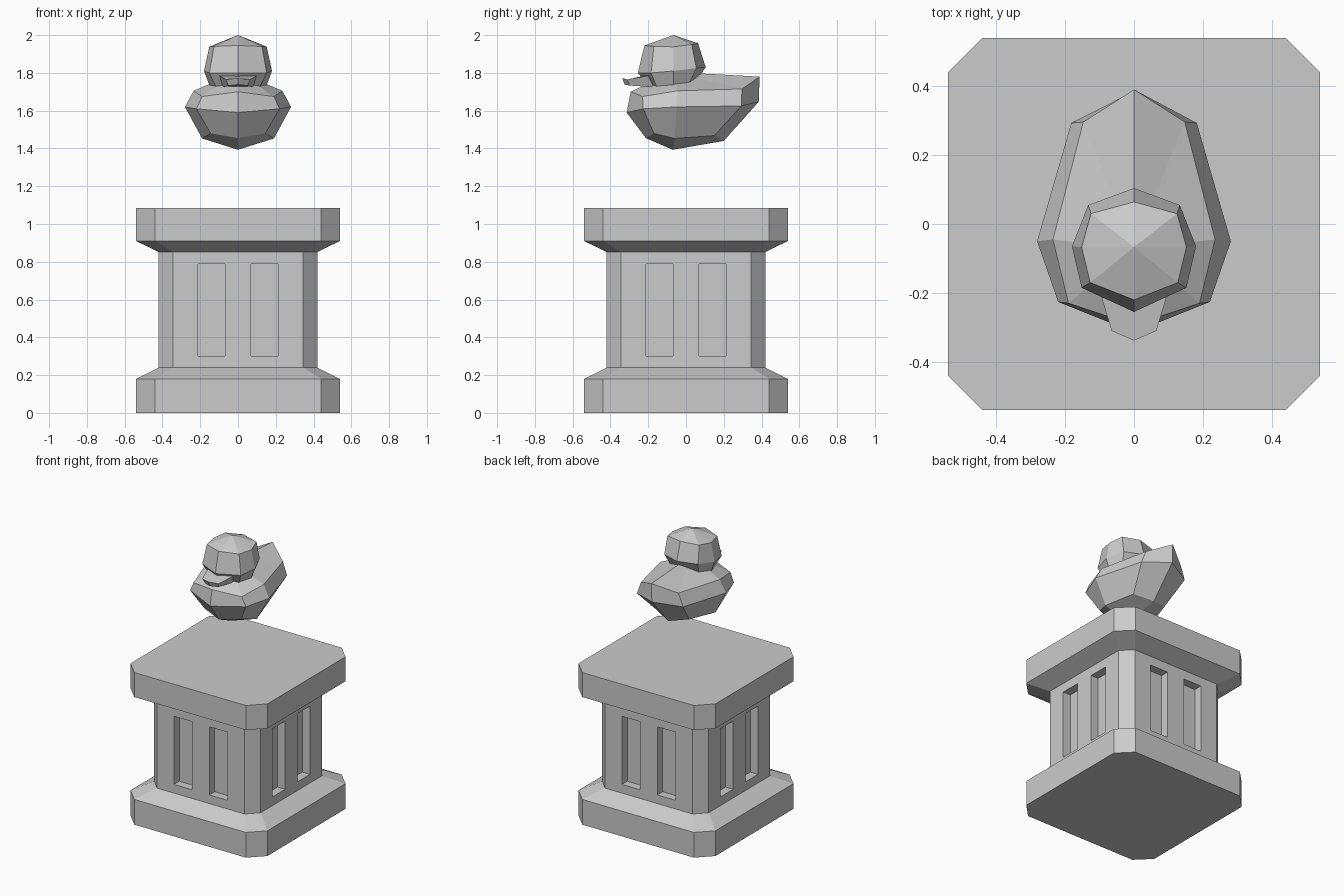
import bpy, bmesh
from mathutils import Matrix

if "Cube" in bpy.data.objects:
    bpy.data.objects.remove(bpy.data.objects["Cube"])


def finish(bm, name):
    bmesh.ops.recalc_face_normals(bm, faces=bm.faces)
    mesh = bpy.data.meshes.new(name)
    bm.to_mesh(mesh)
    bm.free()
    obj = bpy.data.objects.new(name, mesh)
    bpy.context.collection.objects.link(obj)
    return obj


def loft(name, rings, bottom=None, top=None):
    """Skin equal-length rings; close each end with a point or a flat cap."""
    bm = bmesh.new()
    loops = [[bm.verts.new(p) for p in r] for r in rings]
    n = len(loops[0])
    for a, b in zip(loops, loops[1:]):
        for i in range(n):
            j = (i + 1) % n
            bm.faces.new((a[i], a[j], b[j], b[i]))
    for loop, tip in ((loops[0], bottom), (loops[-1], top)):
        if tip is None:
            bm.faces.new(loop)
        else:
            v = bm.verts.new(tip)
            for i in range(n):
                bm.faces.new((loop[i], loop[(i + 1) % n], v))
    return finish(bm, name)


def octagon(h, f, z):
    """Square of half-size h with corners cut off at f."""
    pts = [(-f, -h), (f, -h), (h, -f), (h, f), (f, h), (-f, h), (-h, f), (-h, -f)]
    return [(x, y, z) for x, y in pts]


def mirrored(half):
    """Front-to-back half outline completed across x = 0."""
    return half + [(-x, y, z) for x, y, z in half[-2:0:-1]]


# Pedestal: stacked chamfered squares
profile = [(.54, .44, 0), (.54, .44, .18), (.42, .345, .24),
           (.42, .345, .852), (.54, .44, .91), (.54, .44, 1.085)]
pedestal = loft("pedestal", [octagon(*p) for p in profile])

# Two recessed slots on each side of the shaft
bm = bmesh.new()
for turn in range(4):
    for x in (-.14, .14):
        m = (Matrix.Rotation(turn * 1.5707963, 4, 'Z')
             @ Matrix.Translation((x, -.42, .545))
             @ Matrix.Diagonal((.143, .12, .486, 1)))
        bmesh.ops.create_cube(bm, size=1, matrix=m)
cutter = finish(bm, "slot_cutter")
cutter.hide_render = True
mod = pedestal.modifiers.new("slots", 'BOOLEAN')
mod.operation = 'DIFFERENCE'
mod.solver = 'EXACT'
mod.object = cutter
bpy.context.view_layer.objects.active = pedestal
bpy.ops.object.modifier_apply(modifier=mod.name)
bpy.data.objects.remove(cutter)

# Bird body with raised tail
loft("bird_body", [
    mirrored([(0, -.213, 1.455), (.145, -.17, 1.48), (.19, -.06, 1.453),
              (.13, .15, 1.468), (0, .20, 1.44)]),
    mirrored([(0, -.314, 1.59), (.22, -.226, 1.61), (.281, -.05, 1.62),
              (.182, .293, 1.625), (0, .385, 1.647)]),
    mirrored([(0, -.293, 1.70), (.19, -.23, 1.675), (.235, -.045, 1.705),
              (.147, .296, 1.715), (0, .39, 1.78)]),
], (0, -.07, 1.393), (0, -.07, 1.805))

# Faceted head
loft("bird_head", [
    mirrored([(0, -.19, 1.72), (.11, -.15, 1.715), (.148, -.067, 1.725),
              (.11, .015, 1.74), (0, .045, 1.745)]),
    mirrored([(0, -.255, 1.80), (.152, -.185, 1.80), (.18, -.065, 1.81),
              (.133, .055, 1.825), (0, .104, 1.83)]),
    mirrored([(0, -.22, 1.945), (.127, -.17, 1.94), (.152, -.067, 1.938),
              (.125, .03, 1.95), (0, .064, 1.957)]),
], (0, -.067, 1.69), (0, -.067, 2.0))

# Flat beak
loft("bird_beak", [
    mirrored([(0, -.325, 1.738), (.05, -.298, 1.733), (.08, -.17, 1.725), (0, -.15, 1.725)]),
    mirrored([(0, -.338, 1.772), (.065, -.31, 1.765), (.098, -.2, 1.785), (0, -.18, 1.795)]),
])
